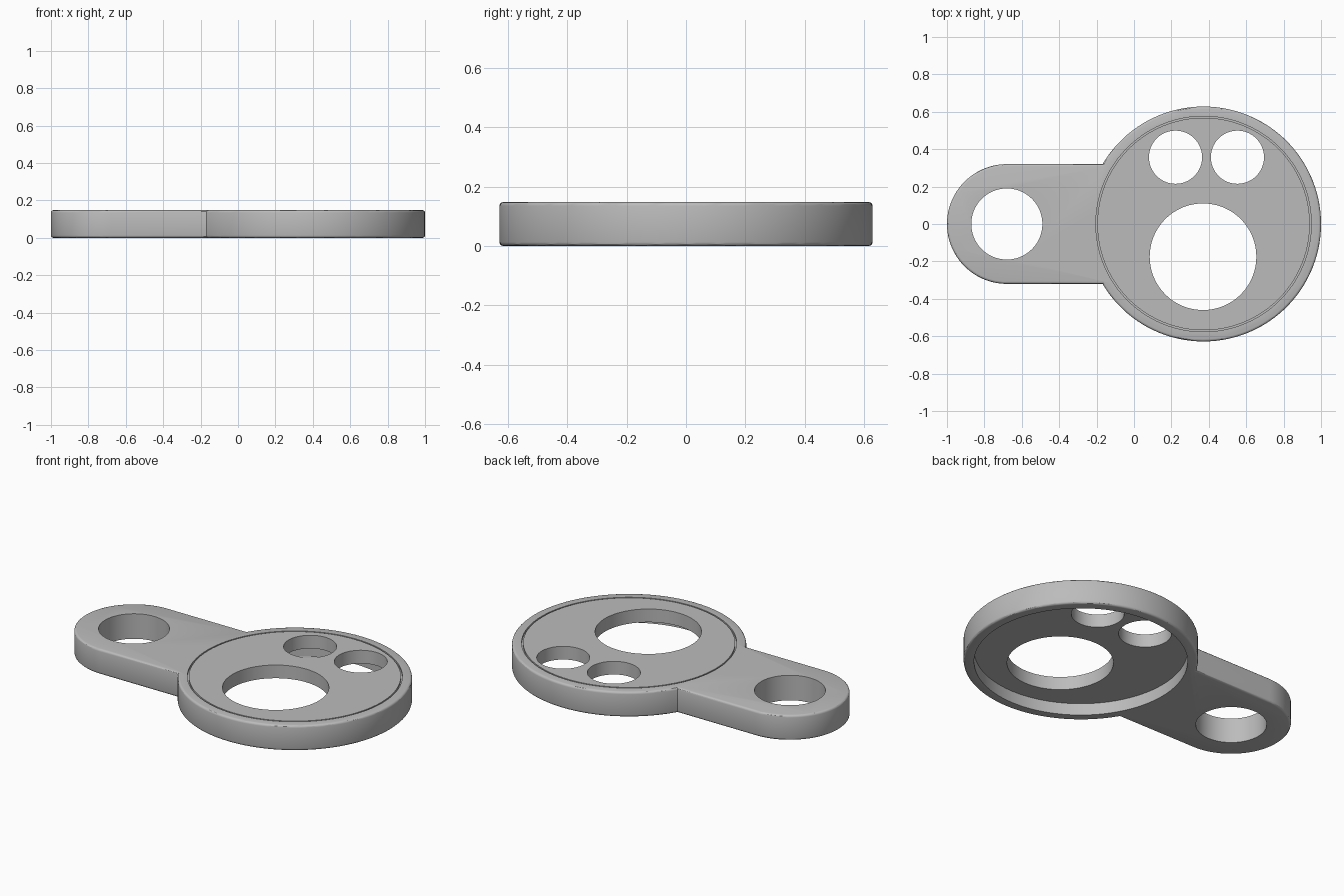
import bpy, bmesh, math

if "Cube" in bpy.data.objects:
    bpy.data.objects.remove(bpy.data.objects["Cube"], do_unlink=True)

HEIGHT = 0.148
DISC_X, DISC_R = 0.372, 0.628
LUG_X, LUG_R = -0.68, 0.32
RECESS_R, FLOOR_Z = 0.572, 0.07
GROOVE = 0.004

grey = bpy.data.materials.new("plain_grey")
grey.use_nodes = True
colour = (0.5, 0.5, 0.5, 1)
grey.diffuse_color = colour
grey.node_tree.nodes["Principled BSDF"].inputs["Base Color"].default_value = colour


def arc(cx, r, start, end, steps):
    return [(cx + r * math.cos(start + (end - start) * i / steps),
             r * math.sin(start + (end - start) * i / steps)) for i in range(steps + 1)]


def make_object(name, bm):
    bmesh.ops.recalc_face_normals(bm, faces=bm.faces)
    mesh = bpy.data.meshes.new(name)
    bm.to_mesh(mesh)
    bm.free()
    obj = bpy.data.objects.new(name, mesh)
    bpy.context.collection.objects.link(obj)
    mesh.materials.append(grey)
    return obj


def cylinder_cutter(name, x, y, r, z0, z1):
    bm = bmesh.new()
    bmesh.ops.create_cone(bm, cap_ends=True, segments=96, radius1=r, radius2=r, depth=z1 - z0)
    bmesh.ops.translate(bm, verts=bm.verts, vec=(x, y, (z0 + z1) / 2))
    return make_object(name, bm)


def ring_cutter(name, x, r0, r1, z0, z1):
    # Small rectangle swept around the disc axis
    bm = bmesh.new()
    loops = []
    for r, z in ((r0, z0), (r1, z0), (r1, z1), (r0, z1)):
        loops.append([bm.verts.new((px, py, z))
                      for px, py in arc(x, r, 0, 2 * math.pi, 96)[:-1]])
    for k in range(4):
        a, b = loops[k], loops[(k + 1) % 4]
        for i in range(96):
            j = (i + 1) % 96
            bm.faces.new((a[i], a[j], b[j], b[i]))
    return make_object(name, bm)


# Disc and lug as one rounded outline, extruded with softened rims
meet = math.pi - math.asin(LUG_R / DISC_R)
outline = arc(DISC_X, DISC_R, -meet, meet, 96)
outline += arc(LUG_X, LUG_R, math.pi / 2, 3 * math.pi / 2, 48)
bm = bmesh.new()
base = bm.faces.new([bm.verts.new((x, y, 0)) for x, y in outline])
top = bmesh.ops.extrude_face_region(bm, geom=[base], use_keep_orig=True)["geom"]
bmesh.ops.translate(bm, verts=[v for v in top if isinstance(v, bmesh.types.BMVert)],
                    vec=(0, 0, HEIGHT))
rims = [e for e in bm.edges if abs(e.verts[0].co.z - e.verts[1].co.z) < 0.001]
bmesh.ops.recalc_face_normals(bm, faces=bm.faces)
bmesh.ops.bevel(bm, geom=rims, offset=0.013, segments=3, profile=0.5, affect='EDGES')
plate = make_object("mounting_plate", bm)

# Underside recess, rim groove and through holes
cutters = [
    cylinder_cutter("recess_cutter", DISC_X, 0, RECESS_R, -0.1, FLOOR_Z),
    ring_cutter("groove_cutter", DISC_X, RECESS_R - GROOVE, RECESS_R + GROOVE,
                HEIGHT - 0.012, HEIGHT + 0.1),
    cylinder_cutter("lug_hole_cutter", LUG_X, 0, 0.19, -0.2, 0.4),
    cylinder_cutter("large_hole_cutter", DISC_X - 0.003, -0.175, 0.285, -0.2, 0.4),
]
for side, x in (("right", 0.222), ("left", 0.553)):
    cutters.append(cylinder_cutter(side + "_small_hole_cutter", x, 0.357, 0.142, -0.2, 0.4))

bpy.context.view_layer.objects.active = plate
plate.select_set(True)
for cutter in cutters:
    mod = plate.modifiers.new(cutter.name, 'BOOLEAN')
    mod.operation = 'DIFFERENCE'
    mod.solver = 'EXACT'
    mod.object = cutter
    bpy.ops.object.modifier_apply(modifier=mod.name)
    bpy.data.objects.remove(cutter, do_unlink=True)

bpy.ops.object.shade_smooth_by_angle(angle=math.radians(30))
